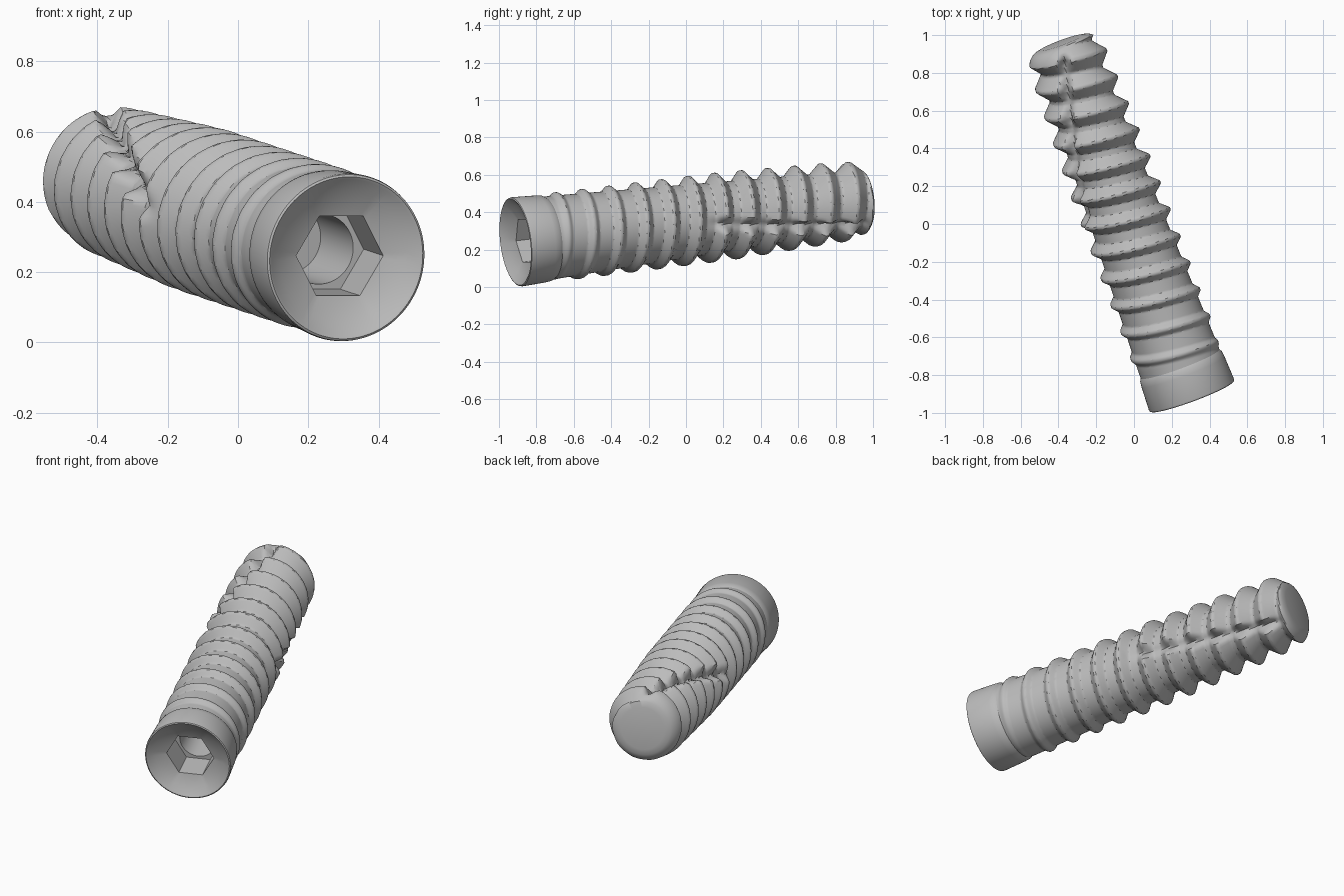
import bpy, bmesh
from math import sin, cos, pi, sqrt, radians, tau
from mathutils import Vector

cube = bpy.data.objects.get("Cube")
if cube:
    bpy.data.objects.remove(cube)

# Tilted axis of the screw, parameterised by y
ORIGIN = Vector((-0.03, 0, 0.353))
AXIS = Vector((-0.37, 1, 0.123))
SIDE = Vector((1, 0.37, 0)).normalized()
UP = SIDE.cross(AXIS.normalized())
SEGMENTS = 96
PITCH = 0.1415
RIM, TIP = -0.913, 0.96

metal = bpy.data.materials.new("grey metal")
metal.use_nodes = True
grey = (0.5, 0.5, 0.5, 1)
metal.diffuse_color = grey
metal.node_tree.nodes["Principled BSDF"].inputs["Base Color"].default_value = grey


def clamp(v, low=0.0, high=1.0):
    return max(low, min(high, v))


def mix(a, b, t):
    return a + (b - a) * clamp(t)


def loft(name, stations, radius, cap_end=True):
    """Skin rings of radius(station, angle) strung along the axis."""
    bm = bmesh.new()
    rings = []
    for i, y in enumerate(stations):
        ring = []
        for k in range(SEGMENTS):
            a = tau * k / SEGMENTS
            spoke = SIDE * cos(a) + UP * sin(a)
            ring.append(bm.verts.new(ORIGIN + AXIS * y + spoke * radius(i, a)))
        rings.append(ring)
    for low, high in zip(rings, rings[1:]):
        for k in range(SEGMENTS):
            n = (k + 1) % SEGMENTS
            bm.faces.new((low[k], low[n], high[n], high[k]))
    if cap_end:
        bm.faces.new(rings[-1])
    mesh = bpy.data.meshes.new(name)
    bm.to_mesh(mesh)
    bm.free()
    mesh.materials.append(metal)
    obj = bpy.data.objects.new(name, mesh)
    bpy.context.collection.objects.link(obj)
    bpy.ops.object.select_all(action='DESELECT')
    obj.select_set(True)
    bpy.context.view_layer.objects.active = obj
    bpy.ops.object.shade_smooth_by_angle(angle=radians(32))
    return obj


# Threaded shank with two cutting flutes and a rounded tip
COLLAR_END = -0.74
ROWS = 270
shank_y = [mix(COLLAR_END, TIP, i / ROWS) for i in range(ROWS + 1)]


def flute(y, a):
    """Depth of the two slightly spiralling cuts."""
    depth = 0
    for centre in (178 - 92 * y, -3 - 50 * y):
        off = abs((a - radians(centre) + pi) % tau - pi)
        depth = max(depth, clamp(1 - off / 0.2))
    return depth * clamp((y - 0.02) / 0.1) * clamp((0.93 - y) / 0.05)


def shank_radius(i, a):
    y = shank_y[i]
    t = (y + 0.7) / 1.6
    root = mix(0.222, 0.158, t)
    crest = mix(0.238, 0.212, (y - 0.2) / 0.7)
    phase = abs((y / PITCH - a / tau + 0.5) % 1 - 0.5)
    width = mix(0.2, 0.47, t)
    ridge = clamp((width - phase) / (width - 0.05))
    ridge *= clamp((y - COLLAR_END) / 0.06)
    r = mix(root, crest, ridge)
    r = mix(r, min(r, root - 0.012), flute(y, a))
    if y > 0.86:
        bend = clamp((y - 0.86) / (TIP - 0.86))
        r = min(r, 0.12 + 0.092 * sqrt(1 - bend * bend))
    return r


loft("threaded_shank", shank_y, shank_radius)

# Smooth collar, from the shoulder forward to the rounded rim
collar = [(COLLAR_END, 0.222), (-0.755, 0.231), (-0.78, 0.234),
          (RIM + 0.012, 0.24), (RIM + 0.003, 0.238), (RIM, 0.232)]
loft("collar", [c[0] for c in collar], lambda i, a: collar[i][1], False)

# Dished mouth, hexagonal socket and round bore
HEX = 0.132


def hexagon(a):
    return HEX * cos(pi / 6) / cos(a % (pi / 3) - pi / 6)


socket = [(RIM, 0.232), (RIM + 0.004, 0.224), (RIM + 0.03, 0.19),
          (RIM + 0.05, None), (RIM + 0.2, None), (RIM + 0.2, 0.1),
          (RIM + 0.45, 0.1)]
loft("hex_socket", [s[0] for s in socket],
     lambda i, a: socket[i][1] or hexagon(a))

# Face every shell consistently: outside for the body, inward for the socket
for name, inward in (("threaded_shank", False), ("collar", False), ("hex_socket", True)):
    mesh = bpy.data.objects[name].data
    face = mesh.polygons[SEGMENTS * 2 + 4]
    spoke = face.center - ORIGIN
    spoke -= AXIS * (spoke.dot(AXIS) / AXIS.length_squared)
    if (face.normal.dot(spoke) < 0) != inward:
        mesh.flip_normals()
